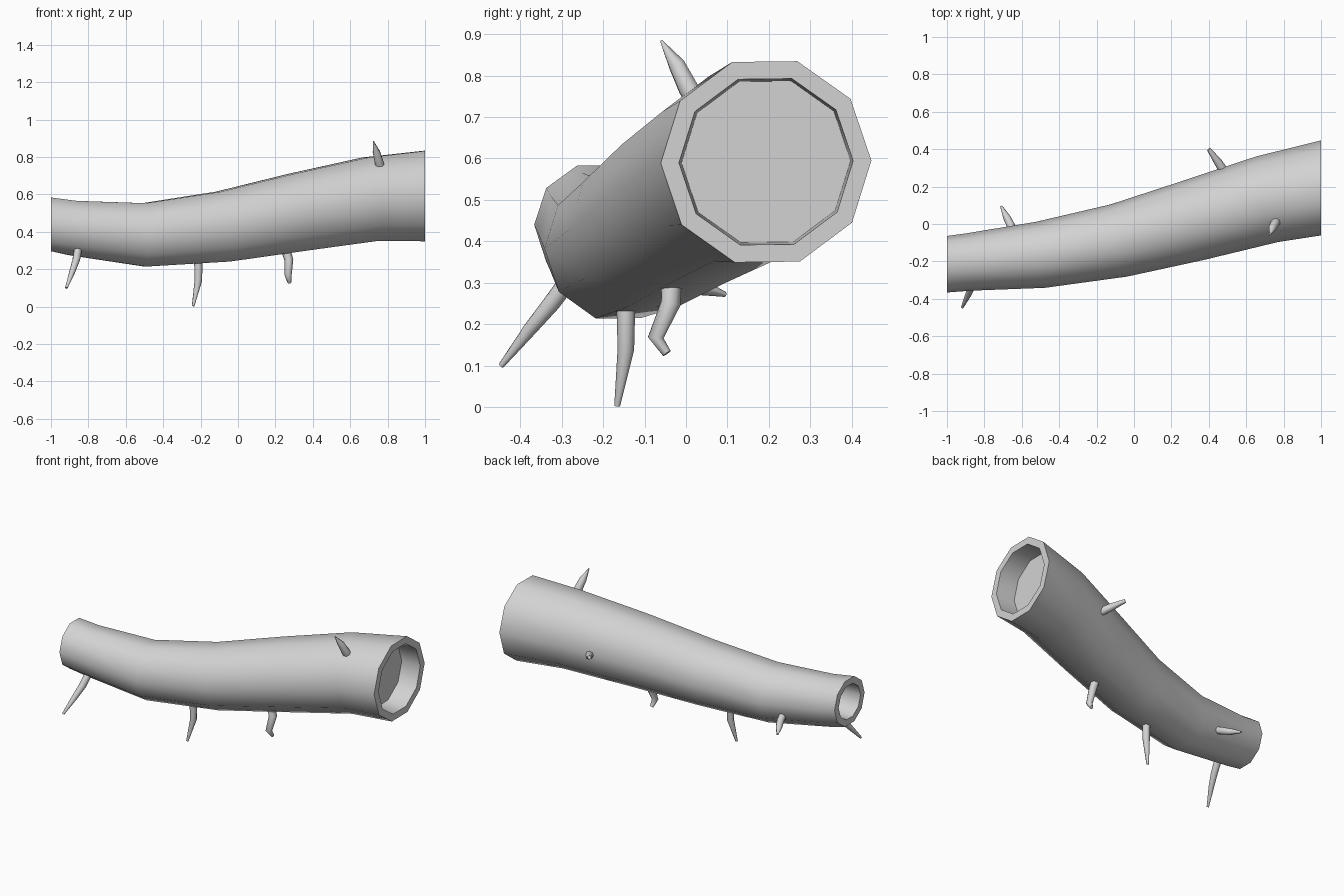
import bpy, bmesh, math
from mathutils import Vector

if "Cube" in bpy.data.objects:
    bpy.data.objects.remove(bpy.data.objects["Cube"], do_unlink=True)

grey = bpy.data.materials.new("Pale grey")
grey.use_nodes = True
grey.diffuse_color = (0.65, 0.65, 0.65, 1)
grey.node_tree.nodes["Principled BSDF"].inputs["Base Color"].default_value = grey.diffuse_color


def tube(name, path, sides, flat_ends=0, angle=60):
    """Sweep a polygon along (x, y, z, radius) points; the first and last
    flat_ends rings stay square to the x axis."""
    pts = [Vector(p[:3]) for p in path]
    last = len(pts) - 1
    bm = bmesh.new()
    rings, quat, prev = [], None, None
    for i, p in enumerate(pts):
        if i < flat_ends or i > last - flat_ends:
            t = Vector((1, 0, 0))
        else:
            t = (pts[min(i + 1, last)] - pts[max(i - 1, 0)]).normalized()
        # Carry the frame along the path so the sides do not twist
        quat = t.to_track_quat('X', 'Z') if quat is None else prev.rotation_difference(t) @ quat
        prev = t
        ring = []
        for k in range(sides):
            a = math.tau * k / sides
            ring.append(bm.verts.new(p + quat @ Vector((0, math.cos(a), math.sin(a))) * path[i][3]))
        rings.append(ring)
    for lower, upper in zip(rings, rings[1:]):
        for k in range(sides):
            n = (k + 1) % sides
            bm.faces.new((lower[k], lower[n], upper[n], upper[k]))
    bm.faces.new(rings[0])
    bm.faces.new(rings[-1])
    bmesh.ops.recalc_face_normals(bm, faces=bm.faces)
    mesh = bpy.data.meshes.new(name)
    bm.to_mesh(mesh)
    bm.free()
    mesh.materials.append(grey)
    obj = bpy.data.objects.new(name, mesh)
    bpy.context.collection.objects.link(obj)
    bpy.ops.object.select_all(action='DESELECT')
    obj.select_set(True)
    bpy.context.view_layer.objects.active = obj
    bpy.ops.object.shade_smooth_by_angle(angle=math.radians(angle))
    return obj


# Bent trunk with a rim and a shallow hollow at each end
tube("log_trunk", [
    (-0.87, -0.215, 0.44, 0.105), (-1, -0.215, 0.44, 0.11), (-1, -0.215, 0.44, 0.151),
    (-0.88, -0.203, 0.42, 0.154), (-0.5, -0.165, 0.384, 0.178), (-0.08, -0.088, 0.428, 0.198),
    (0.32, 0.02, 0.505, 0.219), (0.71, 0.132, 0.575, 0.236),
    (1, 0.193, 0.592, 0.254), (1, 0.193, 0.592, 0.21), (0.874, 0.193, 0.592, 0.204),
], 10, flat_ends=3, angle=50)

# Twig stubs, each from inside the trunk to its tip
twigs = {
    "twig_top": [(0.765, 0.035, 0.72, 0.026), (0.755, 0.005, 0.77, 0.025),
                 (0.74, -0.022, 0.825, 0.021), (0.724, -0.06, 0.884, 0.003)],
    "twig_front_end": [(-0.855, -0.28, 0.31, 0.022), (-0.865, -0.325, 0.25, 0.021),
                       (-0.885, -0.375, 0.19, 0.017), (-0.918, -0.446, 0.1, 0.007)],
    "twig_below_middle": [(-0.212, -0.145, 0.28, 0.022), (-0.212, -0.145, 0.22, 0.022),
                          (-0.212, -0.145, 0.14, 0.02), (-0.24, -0.166, 0.003, 0.007)],
    "twig_below_crooked": [(0.25, -0.035, 0.32, 0.026), (0.272, -0.037, 0.25, 0.024),
                           (0.268, -0.073, 0.168, 0.019), (0.275, -0.046, 0.13, 0.011)],
    "twig_back": [(0.5, 0.23, 0.51, 0.026), (0.483, 0.28, 0.53, 0.025),
                  (0.45, 0.33, 0.55, 0.022), (0.4, 0.4, 0.58, 0.011)],
    "twig_back_end": [(-0.645, -0.06, 0.33, 0.023), (-0.66, -0.005, 0.305, 0.022),
                      (-0.68, 0.035, 0.29, 0.02), (-0.71, 0.095, 0.272, 0.006)],
}
for name, path in twigs.items():
    tube(name, path, 8)
